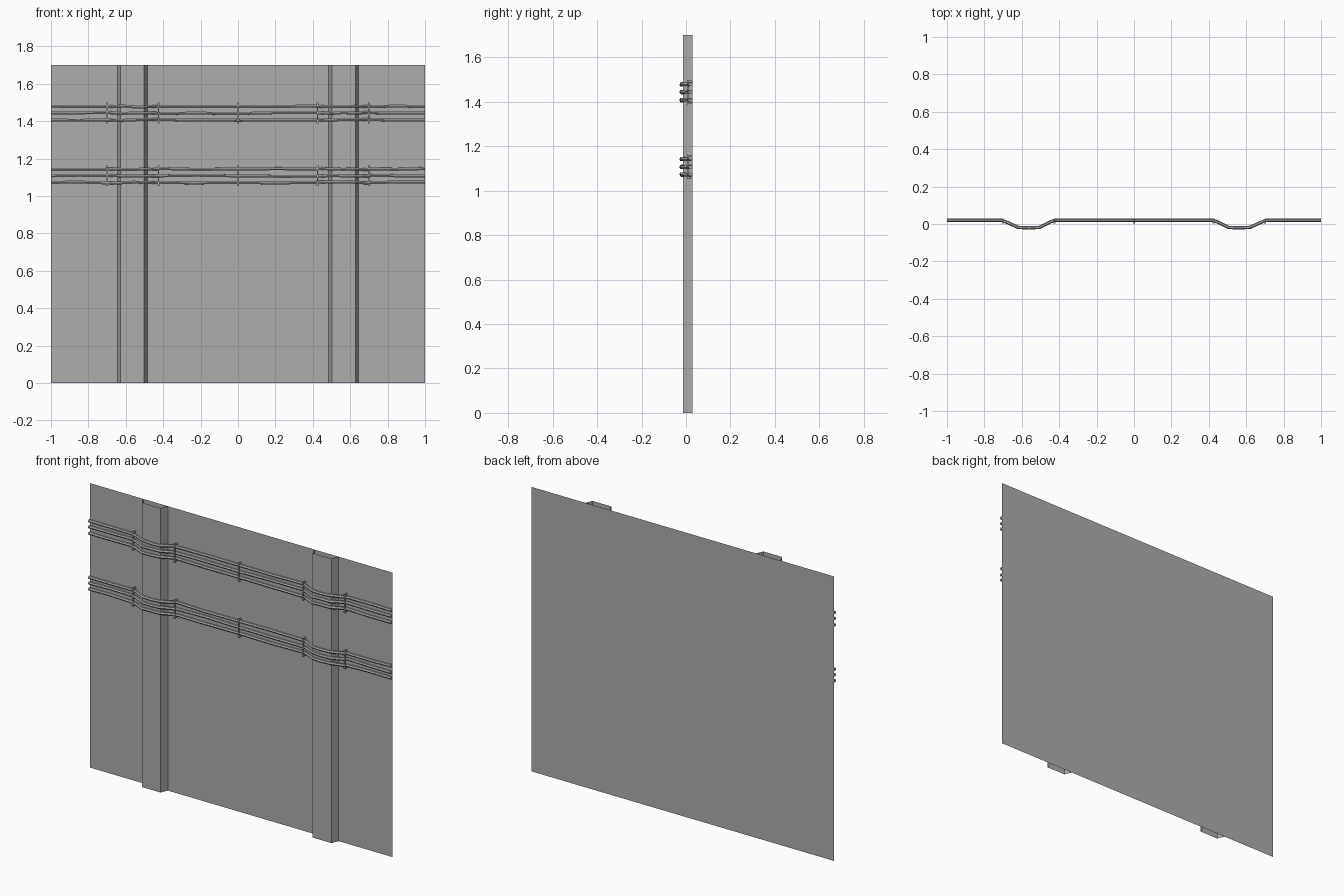
import bpy
import bmesh
import random
from mathutils import Matrix, Vector

random.seed(4)
cube = bpy.data.objects.get("Cube")
if cube:
    bpy.data.objects.remove(cube)

HEIGHT = 1.70
WALL_Y = 0.03

gray = bpy.data.materials.new("plain gray")
gray.use_nodes = True
gray.diffuse_color = (0.42, 0.42, 0.42, 1)
gray.node_tree.nodes["Principled BSDF"].inputs["Base Color"].default_value = gray.diffuse_color


def add_mesh(name, bm):
    mesh = bpy.data.meshes.new(name)
    bm.to_mesh(mesh)
    bm.free()
    mesh.materials.append(gray)
    obj = bpy.data.objects.new(name, mesh)
    bpy.context.collection.objects.link(obj)
    return obj


def sheet(name, profile):
    """Upright open sheet following a plan profile from the floor to the top."""
    bm = bmesh.new()
    low = [bm.verts.new((x, y, 0)) for x, y in profile]
    high = [bm.verts.new((x, y, HEIGHT)) for x, y in profile]
    for i in range(len(profile) - 1):
        bm.faces.new((low[i], low[i + 1], high[i + 1], high[i]))
    return add_mesh(name, bm)


def add_box(bm, center, size):
    matrix = Matrix.Translation(Vector(center)) @ Matrix.Diagonal((*size, 1))
    bmesh.ops.create_cube(bm, size=1, matrix=matrix)


def cable(name, points):
    curve = bpy.data.curves.new(name, "CURVE")
    curve.dimensions = "3D"
    curve.bevel_depth = 0.009
    curve.bevel_resolution = 1
    curve.use_fill_caps = True
    spline = curve.splines.new("POLY")
    spline.points.add(len(points) - 1)
    for slot, p in zip(spline.points, points):
        slot.co = (*p, 1)
    curve.materials.append(gray)
    obj = bpy.data.objects.new(name, curve)
    bpy.context.collection.objects.link(obj)
    bpy.ops.object.select_all(action="DESELECT")
    obj.select_set(True)
    bpy.context.view_layer.objects.active = obj
    bpy.ops.object.convert(target="MESH")
    bpy.ops.object.shade_flat()


def clip(name, x, z):
    """Narrow strap with a foot and a pin head at each end."""
    bm = bmesh.new()
    add_box(bm, (x, 0.009, z), (0.007, 0.005, 0.104))
    for side in (-1, 1):
        add_box(bm, (x, 0.019, z + side * 0.05), (0.007, 0.022, 0.007))
        add_box(bm, (x, 0.007, z + side * 0.05), (0.011, 0.006, 0.011))
    add_mesh(name, bm)


# Wall panel and hollow pilasters
sheet("wall_panel", [(-1, WALL_Y), (1, WALL_Y)])
for side, x in (("right", -0.565), ("left", 0.565)):
    sheet(side + "_pilaster", [(x - 0.08, WALL_Y), (x - 0.062, -0.013),
                               (x + 0.062, -0.013), (x + 0.08, WALL_Y)])

# Cable route in plan, bending out around each pilaster
half = [(0, 0.02), (0.22, 0.02), (0.42, 0.02), (0.445, 0.012), (0.505, -0.018),
        (0.56, -0.021), (0.62, -0.018), (0.685, 0.012), (0.71, 0.02),
        (0.85, 0.02), (1, 0.02)]
route = [(-x, y) for x, y in reversed(half[1:])] + half

# Two bundles of three slightly sagging cables, held by clips
for row, z in (("upper", 1.443), ("lower", 1.108)):
    for i, dz in enumerate((-0.036, 0, 0.036)):
        path = [(x, y, z + dz + random.uniform(-0.003, 0.003)) for x, y in route]
        cable(f"{row}_cable_{i + 1}", path)
    for i, x in enumerate((-0.70, -0.425, 0, 0.425, 0.70)):
        clip(f"{row}_clip_{i + 1}", x, z)
